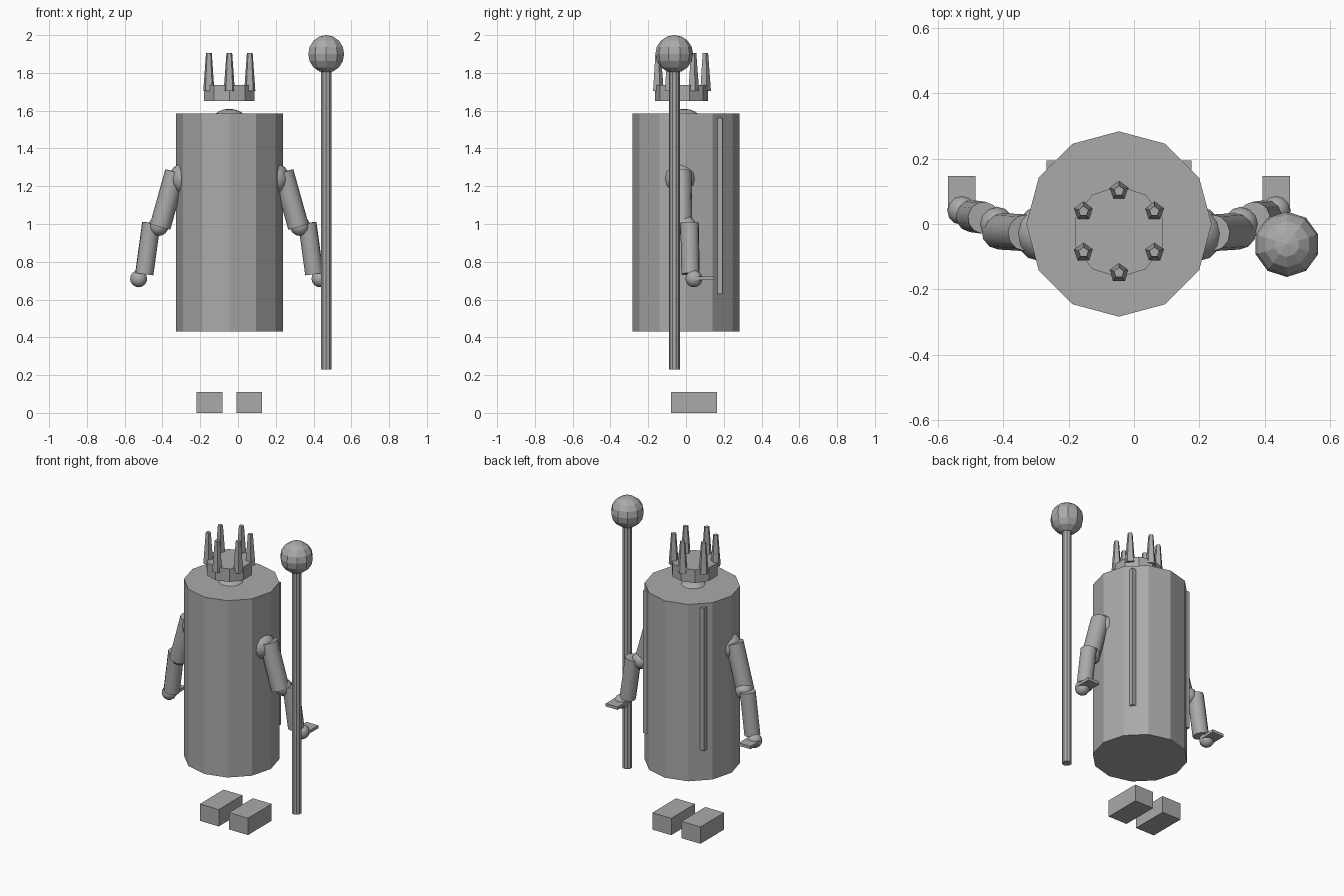
import bpy
from math import radians, sin, cos, pi
from mathutils import Vector

cube = bpy.data.objects.get("Cube")
if cube:
    bpy.data.objects.remove(cube, do_unlink=True)

CX = -0.046  # body axis, offset by the staff on the left

grey = bpy.data.materials.new("plain grey")
grey.use_nodes = True
grey.diffuse_color = (0.4, 0.4, 0.4, 1)
grey.node_tree.nodes["Principled BSDF"].inputs["Base Color"].default_value = grey.diffuse_color


def finish(name, smooth=False):
    ob = bpy.context.object
    ob.name = ob.data.name = name
    ob.data.materials.clear()
    ob.data.materials.append(grey)
    if smooth:
        bpy.ops.object.shade_smooth_by_angle(angle=radians(32))
    return ob


def rod(name, start, end, r1, r2=None, sides=12, turn=0, smooth=False):
    """Cylinder or taper running from start to end."""
    a, b = Vector(start), Vector(end)
    bpy.ops.mesh.primitive_cone_add(vertices=sides, radius1=r1, radius2=r1 if r2 is None else r2,
                                    depth=(b - a).length, location=(a + b) / 2)
    ob = finish(name, smooth)
    if abs(b.x - a.x) + abs(b.y - a.y) > 1e-4:
        ob.rotation_euler = (b - a).to_track_quat('Z', 'Y').to_euler()
    else:
        ob.rotation_euler.z = turn
    return ob


def ball(name, centre, r, segments=12, rings=8, smooth=False):
    bpy.ops.mesh.primitive_uv_sphere_add(segments=segments, ring_count=rings, radius=r, location=centre)
    return finish(name, smooth)


def box(name, low, high):
    a, b = Vector(low), Vector(high)
    bpy.ops.mesh.primitive_cube_add(size=1, location=(a + b) / 2)
    bpy.context.object.scale = [abs(v) for v in b - a]
    return finish(name)


# Robe and head
rod("robe", (CX, 0, 0.43), (CX, 0, 1.585), 0.283)
ball("head", (CX, -0.01, 1.49), 0.12, 16, 12, True)

# Crown band and its ring of spikes
CY = -0.024
rod("crown_band", (CX, CY, 1.65), (CX, CY, 1.735), 0.14, sides=10)
for i in range(6):
    a = pi / 2 + i * pi / 3
    x, y = CX + 0.125 * cos(a), CY + 0.125 * sin(a)
    rod(f"crown_spike_{i + 1}", (x, y, 1.705), (x, y, 1.905), 0.031, 0.016, 5)

# Paired parts
for side, s in (("left", 1), ("right", -1)):
    def at(x, y, z):
        return (CX + s * x, y, z)
    ball(f"{side}_shoulder", at(0.235, -0.03, 1.24), 0.085, smooth=True)
    rod(f"{side}_upper_arm", at(0.285, -0.027, 1.275), at(0.366, -0.022, 0.985), 0.056, smooth=True)
    ball(f"{side}_elbow", at(0.374, 0, 0.99), 0.053, smooth=True)
    rod(f"{side}_forearm", at(0.413, 0.019, 1.005), at(0.45, 0.024, 0.735), 0.049, smooth=True)
    ball(f"{side}_hand", at(0.48, 0.042, 0.71), 0.045, smooth=True)
    box(f"{side}_finger_plate", at(0.438, 0.04, 0.704), at(0.523, 0.147, 0.723))
    box(f"{side}_foot", at(0.037, -0.08, 0), at(0.174, 0.165, 0.11))
    box(f"{side}_robe_trim", at(0.19, 0.166, 0.63), at(0.221, 0.194, 1.56))

# Staff with orb
rod("staff", (0.467, -0.062, 0.23), (0.467, -0.062, 1.83), 0.029, sides=10, smooth=True)
ball("staff_orb", (0.467, -0.062, 1.9), 0.1, 10, 8)
